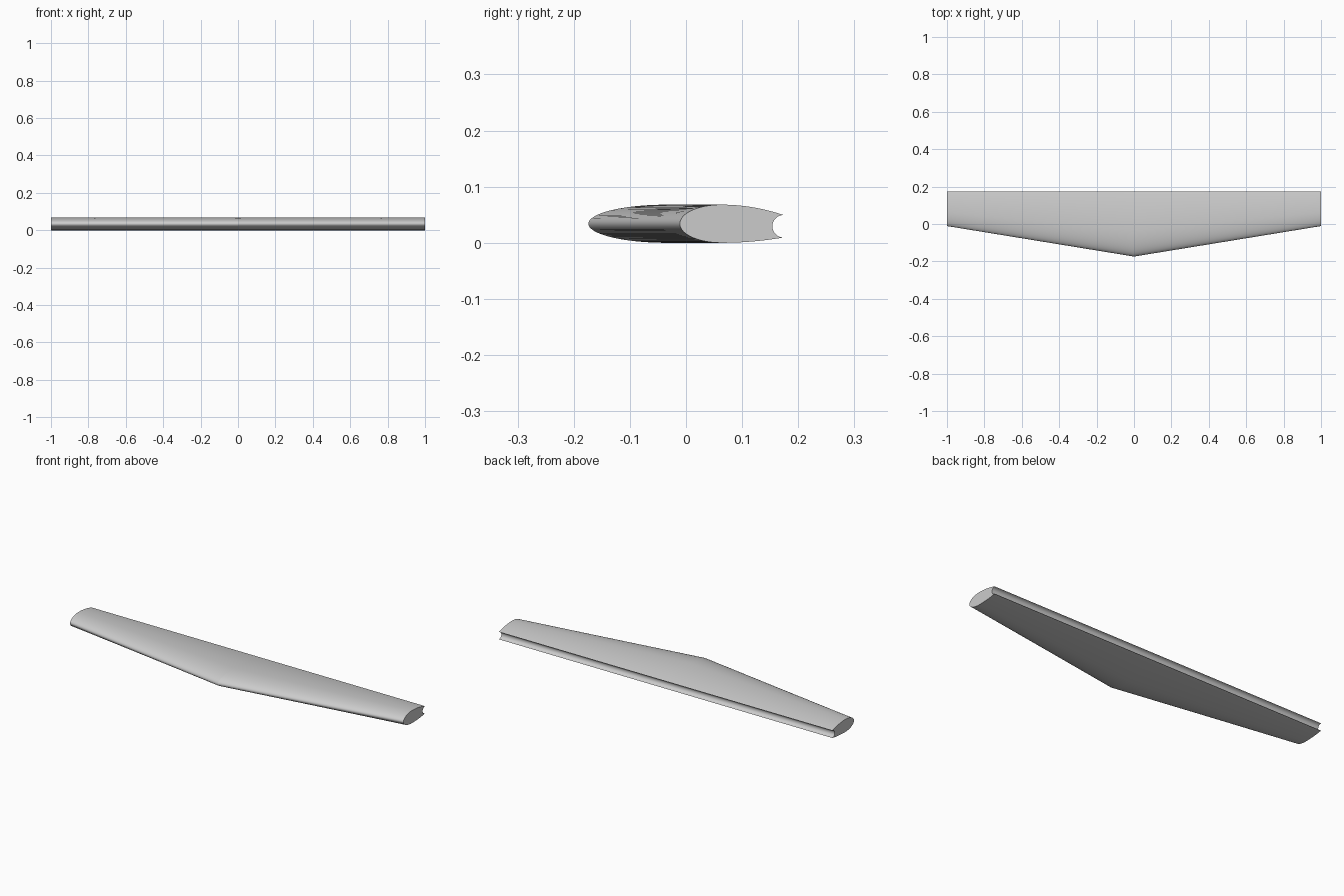
import bpy, bmesh, math

cube = bpy.data.objects.get("Cube")
if cube:
    bpy.data.objects.remove(cube, do_unlink=True)

BACK, MID, HALF = 0.174, 0.034, 0.034   # trailing edge, centre height, half thickness
COVE_Z, COVE_R = 0.0295, 0.02           # hollow along the trailing edge
STEPS = 24


def section(lead):
    """Outline in (y, z): elliptical nose, gently falling tail, round hollow."""
    chord = BACK - lead
    nose = 0.4 * chord
    peak = lead + nose

    def tail(sign):
        end = COVE_Z + sign * COVE_R
        top = MID + sign * HALF
        return [(peak + (BACK - peak) * t, top + (end - top) * t ** 2)
                for t in (i / STEPS for i in range(1, STEPS + 1))]

    pts = list(reversed(tail(-1)))
    for i in range(2 * STEPS + 1):
        a = -math.pi / 2 + math.pi * i / (2 * STEPS)
        pts.append((peak - nose * math.cos(a), MID + HALF * math.sin(a)))
    pts += tail(1)
    for i in range(1, STEPS):
        a = math.pi * i / STEPS
        pts.append((BACK - COVE_R * math.sin(a), COVE_Z + COVE_R * math.cos(a)))
    return pts


# Swept half, lofted from the centre to the tip
bm = bmesh.new()
rings = [[bm.verts.new((x, y, z)) for y, z in section(lead)]
         for x, lead in ((0, -BACK), (1, -0.011))]
root, tip = rings
n = len(root)
for i in range(n):
    j = (i + 1) % n
    bm.faces.new((root[i], tip[i], tip[j], root[j]))
bm.faces.new(tip)
bmesh.ops.recalc_face_normals(bm, faces=bm.faces)
if max(bm.faces, key=lambda f: f.calc_center_median().z).normal.z < 0:
    bmesh.ops.reverse_faces(bm, faces=bm.faces)
mesh = bpy.data.meshes.new("wing")
bm.to_mesh(mesh)
bm.free()
wing = bpy.data.objects.new("wing", mesh)
bpy.context.collection.objects.link(wing)

# Plain grey finish
grey = bpy.data.materials.new("light grey")
grey.use_nodes = True
colour = (0.6, 0.6, 0.6, 1)
grey.diffuse_color = colour
grey.node_tree.nodes["Principled BSDF"].inputs["Base Color"].default_value = colour
mesh.materials.append(grey)

# Other half by mirroring, then smooth skin with crisp edges
bpy.ops.object.select_all(action="DESELECT")
wing.select_set(True)
bpy.context.view_layer.objects.active = wing
mirror = wing.modifiers.new("Mirror", "MIRROR")
mirror.use_clip = True
bpy.ops.object.modifier_apply(modifier="Mirror")
bpy.ops.object.shade_smooth_by_angle(angle=math.radians(30))
# Keep the bend at the centre line crisp
for edge in mesh.edges:
    if all(abs(mesh.vertices[v].co.x) < 1e-5 for v in edge.vertices):
        edge.use_edge_sharp = True
